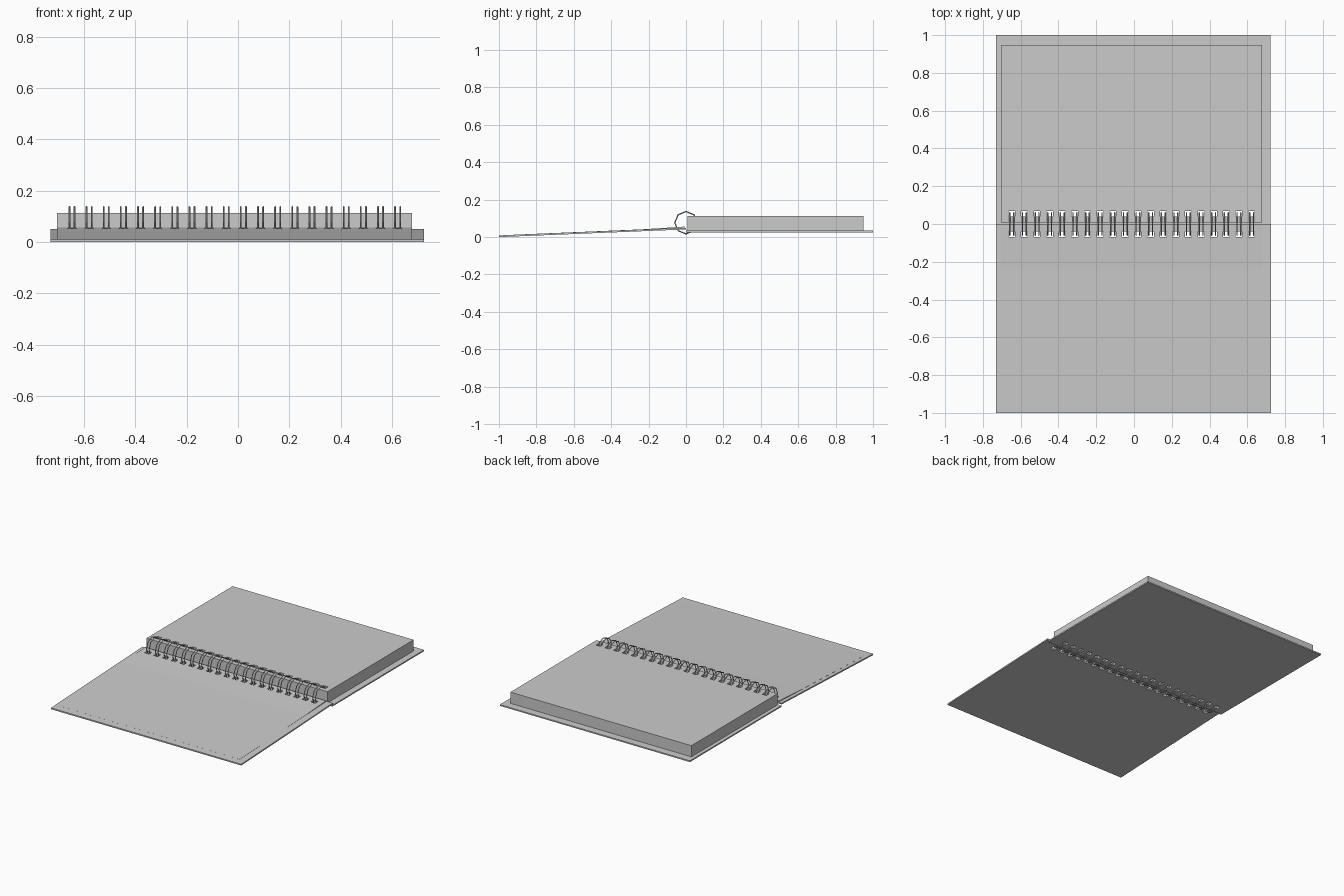
import bpy, bmesh, math

if "Cube" in bpy.data.objects:
    bpy.data.objects.remove(bpy.data.objects["Cube"])

COUNT, PITCH, FIRST = 20, 0.0668, -0.647


def prism(name, profile, x0, x1):
    """Extrude a (y, z) outline along x."""
    bm = bmesh.new()
    face = bm.faces.new([bm.verts.new((x0, y, z)) for y, z in profile])
    ext = bmesh.ops.extrude_face_region(bm, geom=[face])
    moved = [v for v in ext["geom"] if isinstance(v, bmesh.types.BMVert)]
    bmesh.ops.translate(bm, verts=moved, vec=(x1 - x0, 0, 0))
    bmesh.ops.recalc_face_normals(bm, faces=bm.faces)
    mesh = bpy.data.meshes.new(name)
    bm.to_mesh(mesh)
    bm.free()
    ob = bpy.data.objects.new(name, mesh)
    bpy.context.collection.objects.link(ob)
    return ob


def repeat(ob):
    arr = ob.modifiers.new("row", "ARRAY")
    arr.count = COUNT
    arr.use_relative_offset = False
    arr.use_constant_offset = True
    arr.constant_offset_displace = (PITCH, 0, 0)


def box(y0, y1, z0, z1):
    return [(y0, z0), (y1, z0), (y1, z1), (y0, z1)]


# Covers and paper
back_cover = prism("back_cover", box(0.0, 1.0, 0.025, 0.034), -0.73, 0.722)
page_block = prism("page_block", box(0.008, 0.948, 0.0345, 0.112), -0.705, 0.678)
front_cover = prism("front_cover", [(-1, 0), (0, 0.041), (0, 0.05), (-1, 0.009)], -0.73, 0.725)
turned_page = prism("turned_pages", [(-0.95, 0.0085), (-0.008, 0.047), (-0.008, 0.056),
                                     (-0.24, 0.0412), (-0.95, 0.0113)], -0.705, 0.678)

# Rows of binding holes
for y, parts in ((0.055, (back_cover, page_block)), (-0.055, (front_cover, turned_page))):
    cutter = prism("hole_cutter", box(y - 0.015, y + 0.015, -0.1, 0.3), FIRST - 0.017, FIRST + 0.017)
    repeat(cutter)
    cutter.hide_render = True
    for ob in parts:
        cut = ob.modifiers.new("holes", "BOOLEAN")
        cut.operation = "DIFFERENCE"
        cut.solver = "EXACT"
        cut.object = cutter
        bpy.context.view_layer.objects.active = ob
        bpy.ops.object.modifier_apply(modifier=cut.name)
    bpy.data.objects.remove(cutter)

# Twin wire rings
for name, dx in (("wire_rings_left", -0.010), ("wire_rings_right", 0.010)):
    bpy.ops.mesh.primitive_torus_add(major_segments=8, minor_segments=4,
                                     major_radius=0.060, minor_radius=0.0035)
    ring = bpy.context.object
    ring.name = name
    ring.rotation_euler = (0, math.pi / 2, 0)
    bpy.ops.object.transform_apply(location=False, rotation=True, scale=False)
    ring.location = (FIRST + dx, 0, 0.077)
    repeat(ring)
